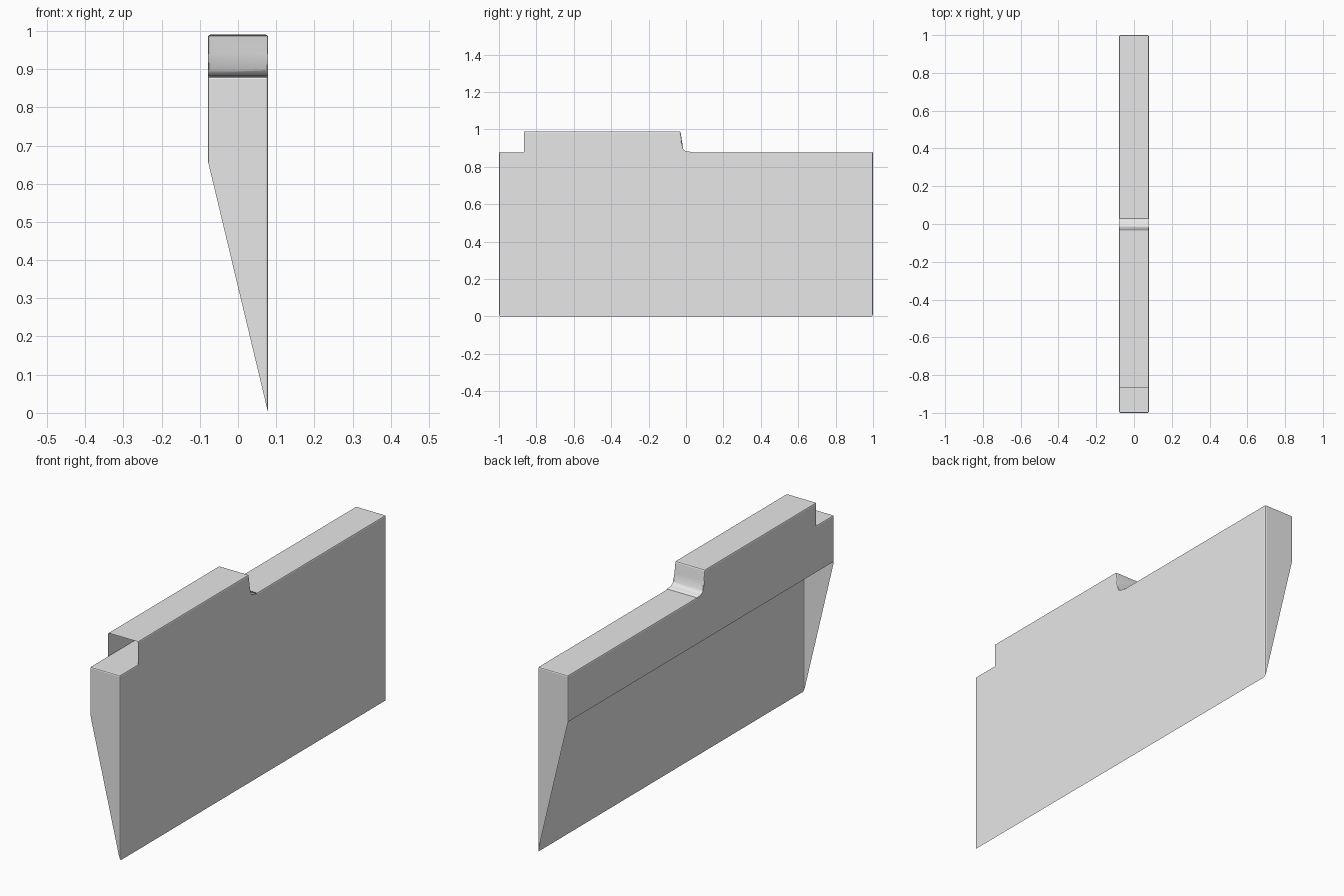
import bpy
import bmesh

cube = bpy.data.objects.get("Cube")
if cube:
    bpy.data.objects.remove(cube, do_unlink=True)

HALF_W = 0.079
LEDGE = 0.88
TOP = 0.99
BLOCK_FRONT = -0.865

# Single plain grey material
grey = bpy.data.materials.new("plain grey")
grey.use_nodes = True
colour = (0.8, 0.8, 0.8, 1)
grey.diffuse_color = colour
grey.node_tree.nodes["Principled BSDF"].inputs["Base Color"].default_value = colour


def extrude_profile(points, offset):
    """Closed prism from a profile of 3D points pushed along offset."""
    bm = bmesh.new()
    face = bm.faces.new([bm.verts.new(p) for p in points])
    result = bmesh.ops.extrude_face_region(bm, geom=[face], use_keep_orig=True)
    moved = [g for g in result["geom"] if isinstance(g, bmesh.types.BMVert)]
    bmesh.ops.translate(bm, verts=moved, vec=offset)
    bmesh.ops.recalc_face_normals(bm, faces=bm.faces[:])
    bm.normal_update()
    return bm


def open_faces(bm, rule):
    """Remove the faces picked by a rule, leaving the shell open there."""
    picked = [f for f in bm.faces if rule(f)]
    bmesh.ops.delete(bm, geom=picked, context='FACES')


def round_edges(bm, rule):
    picked = [e for e in bm.edges if not e.is_boundary and rule(e)]
    bmesh.ops.bevel(bm, geom=picked, offset=0.006, segments=2,
                    profile=0.5, affect='EDGES')


def finish(bm, name):
    mesh = bpy.data.meshes.new(name)
    bm.to_mesh(mesh)
    bm.free()
    mesh.materials.append(grey)
    obj = bpy.data.objects.new(name, mesh)
    bpy.context.collection.objects.link(obj)
    return obj


# Wedge panel: upright on one side, tapering to a thin lower edge, open below
section = [(-HALF_W, 0.66), (-HALF_W, LEDGE), (HALF_W, LEDGE), (HALF_W, 0)]
panel = extrude_profile([(x, -1, z) for x, z in section], (0, 2, 0))
open_faces(panel, lambda f: f.normal.z < -0.1)
round_edges(panel, lambda e: True)
finish(panel, "wedge_panel")

# Raised block: open at the front, with a leaning, filleted step at the back
outline = [(BLOCK_FRONT, 0.872), (BLOCK_FRONT, TOP), (-0.03, TOP),
           (-0.022, 0.94), (-0.016, 0.898), (-0.009, 0.888),
           (0.005, 0.882), (0.03, 0.88), (0.03, 0.872)]
block = extrude_profile([(-HALF_W, y, z) for y, z in outline],
                        (2 * HALF_W, 0, 0))
open_faces(block, lambda f: f.normal.z < -0.9 or f.normal.y < -0.9)


def is_rounded(edge):
    a, b = (v.co for v in edge.verts)
    along_side = abs(a.x - b.x) < 0.01 and min(a.z, b.z) > 0.89
    top_of_step = min(a.z, b.z) > TOP - 0.001
    return along_side or top_of_step


round_edges(block, is_rounded)
block.normal_update()
for f in block.faces:
    f.smooth = f.calc_center_median().y > -0.028 and abs(f.normal.x) < 0.3
finish(block, "raised_block")
